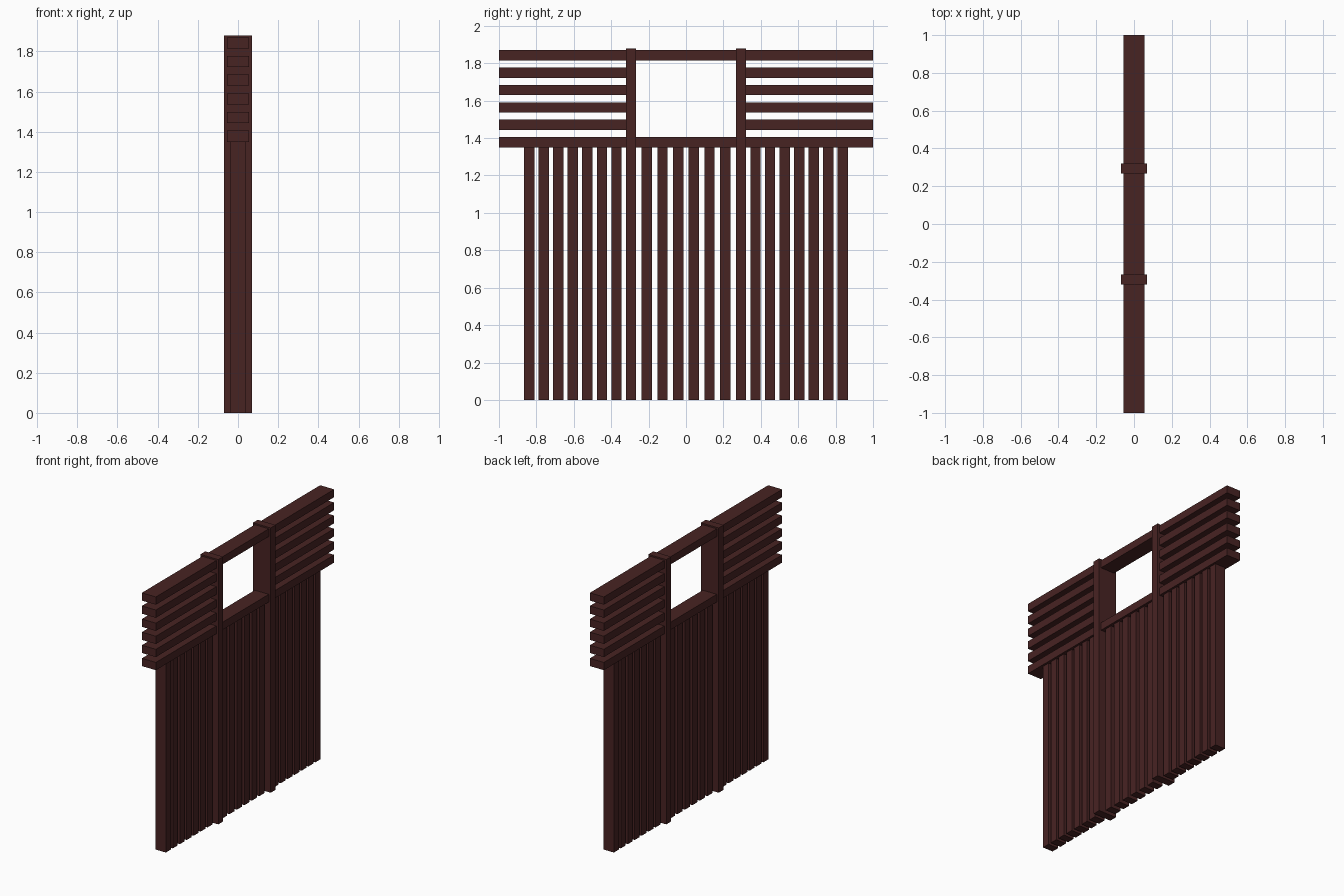
import bpy

if "Cube" in bpy.data.objects:
    bpy.data.objects.remove(bpy.data.objects["Cube"])

wood = bpy.data.materials.new("dark red brown wood")
wood.diffuse_color = (0.064, 0.0168, 0.0165, 1)
wood.use_nodes = True
wood.node_tree.nodes["Principled BSDF"].inputs["Base Color"].default_value = wood.diffuse_color

T = 0.055          # board thickness
POST_Y = 0.294     # post centre
RAIL_Z = 1.35      # underside of the bottom rail
STEP_Z = 0.093     # rail spacing


def board(name, x_half, y0, y1, z0, z1):
    """Plain rectangular board, centred on x = 0."""
    bpy.ops.mesh.primitive_cube_add(size=1, location=(0, (y0 + y1) / 2, (z0 + z1) / 2))
    ob = bpy.context.object
    ob.name = name
    ob.scale = (2 * x_half, y1 - y0, z1 - z0)
    bpy.ops.object.transform_apply(location=False, rotation=False, scale=True)
    ob.data.materials.append(wood)
    return ob


def slat(y):
    board("vertical_slat", 0.04, y - T / 2, y + T / 2, 0, RAIL_Z)


# Two full-height posts, deeper than the rest
for s in (-1, 1):
    board("post", 0.07, s * POST_Y - T / 2, s * POST_Y + T / 2, 0, 1.88)

# Full-length bottom and top rails
for name, i in (("bottom_rail", 0), ("top_rail", 5)):
    z = RAIL_Z + i * STEP_Z
    board(name, 0.055, -1, 1, z, z + T)

# Short rails on both sides of the window opening
for i in range(1, 5):
    z = RAIL_Z + i * STEP_Z
    board("left_rail", 0.055, -1, -POST_Y, z, z + T)
    board("right_rail", 0.055, POST_Y, 1, z, z + T)

# Vertical slats: six between the posts, seven outside each post
for i in range(1, 7):
    slat(-POST_Y + i * 2 * POST_Y / 7)
for s in (-1, 1):
    for i in range(1, 8):
        slat(s * (POST_Y + i * 0.0778))
